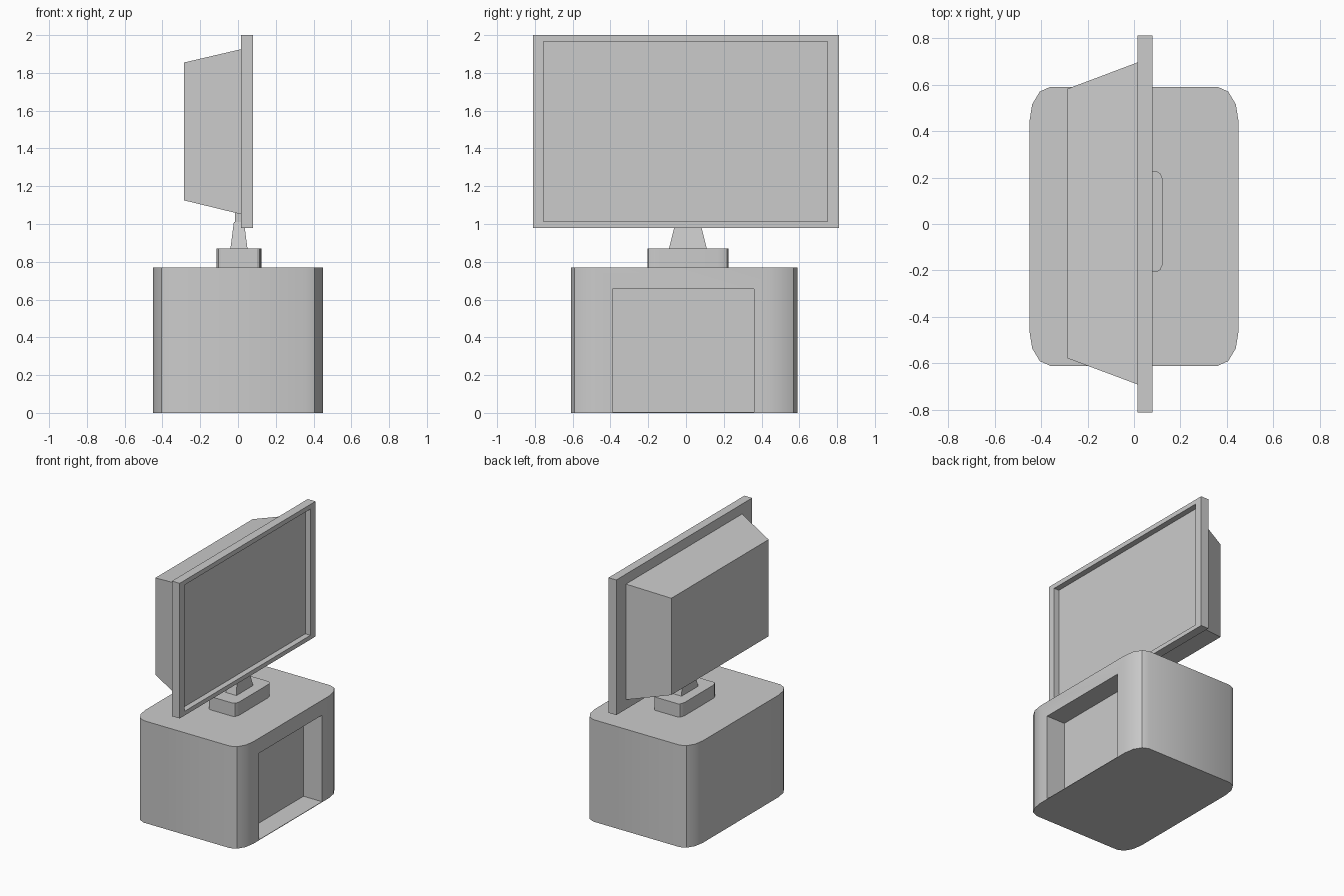
import bpy, bmesh, math

if "Cube" in bpy.data.objects:
    bpy.data.objects.remove(bpy.data.objects["Cube"])


def add_object(name, bm, smooth=False):
    bmesh.ops.recalc_face_normals(bm, faces=bm.faces[:])
    mesh = bpy.data.meshes.new(name)
    bm.to_mesh(mesh)
    bm.free()
    obj = bpy.data.objects.new(name, mesh)
    bpy.context.collection.objects.link(obj)
    if smooth:
        smooth_object(obj)
    return obj


def activate(obj):
    bpy.ops.object.select_all(action='DESELECT')
    obj.select_set(True)
    bpy.context.view_layer.objects.active = obj


def smooth_object(obj):
    activate(obj)
    bpy.ops.object.shade_smooth_by_angle(angle=math.radians(30))


def loft(name, rings, smooth=False):
    """Closed solid through rings that have equal point counts."""
    bm = bmesh.new()
    loops = [[bm.verts.new(p) for p in ring] for ring in rings]
    n = len(loops[0])
    for a, b in zip(loops, loops[1:]):
        for i in range(n):
            j = (i + 1) % n
            bm.faces.new((a[i], a[j], b[j], b[i]))
    bm.faces.new(loops[0][::-1])
    bm.faces.new(loops[-1])
    return add_object(name, bm, smooth)


def rect_z(x0, x1, y0, y1, z):
    return [(x0, y0, z), (x1, y0, z), (x1, y1, z), (x0, y1, z)]


def rect_x(x, y0, y1, z0, z1):
    return [(x, y0, z0), (x, y1, z0), (x, y1, z1), (x, y0, z1)]


def rounded_z(x0, x1, y0, y1, rx, ry, z, steps=3):
    """Rectangle with elliptical corners at height z."""
    corners = [(x1 - rx, y1 - ry), (x0 + rx, y1 - ry),
               (x0 + rx, y0 + ry), (x1 - rx, y0 + ry)]
    pts = []
    for k, (cx, cy) in enumerate(corners):
        for s in range(steps + 1):
            a = math.pi / 2 * (k + s / steps)
            pts.append((cx + rx * math.cos(a), cy + ry * math.sin(a), z))
    return pts


# Cabinet with an open niche in its +x side
cabinet = loft("cabinet", [rounded_z(-0.45, 0.45, -0.61, 0.59, 0.09, 0.15, z) for z in (0, 0.77)])
cutter = loft("niche_cutter", [rect_x(x, -0.39, 0.36, 0.004, 0.657) for x in (0.295, 0.6)])
cutter.hide_render = True
cut = cabinet.modifiers.new("niche", 'BOOLEAN')
cut.operation = 'DIFFERENCE'
cut.solver = 'EXACT'
cut.object = cutter
activate(cabinet)
bpy.ops.object.modifier_apply(modifier=cut.name)
bpy.data.objects.remove(cutter)
smooth_object(cabinet)

# Stand: foot, tapered neck and bracket
loft("stand_foot", [rounded_z(-0.115, 0.125, -0.205, 0.225, 0.025, 0.054, z) for z in (0.77, 0.87)], True)
loft("stand_neck", [rect_z(-0.04, 0.05, -0.09, 0.11, 0.87),
                    rect_z(-0.022, 0.032, -0.055, 0.075, 1.01)])
loft("stand_bracket", [rect_z(-0.017, 0.02, -0.05, 0.07, z) for z in (1.0, 1.07)])

# Screen: frame with recessed panel
loft("screen_frame", [rect_x(0.015, -0.81, 0.81, 0.98, 2.0),
                      rect_x(0.08, -0.81, 0.81, 0.98, 2.0),
                      rect_x(0.08, -0.755, 0.75, 1.012, 1.965),
                      rect_x(0.037, -0.755, 0.75, 1.012, 1.965)])

# Tapered rear housing
loft("rear_housing", [rect_x(-0.285, -0.578, 0.582, 1.125, 1.855),
                      rect_x(0.015, -0.69, 0.695, 1.052, 1.925)])
